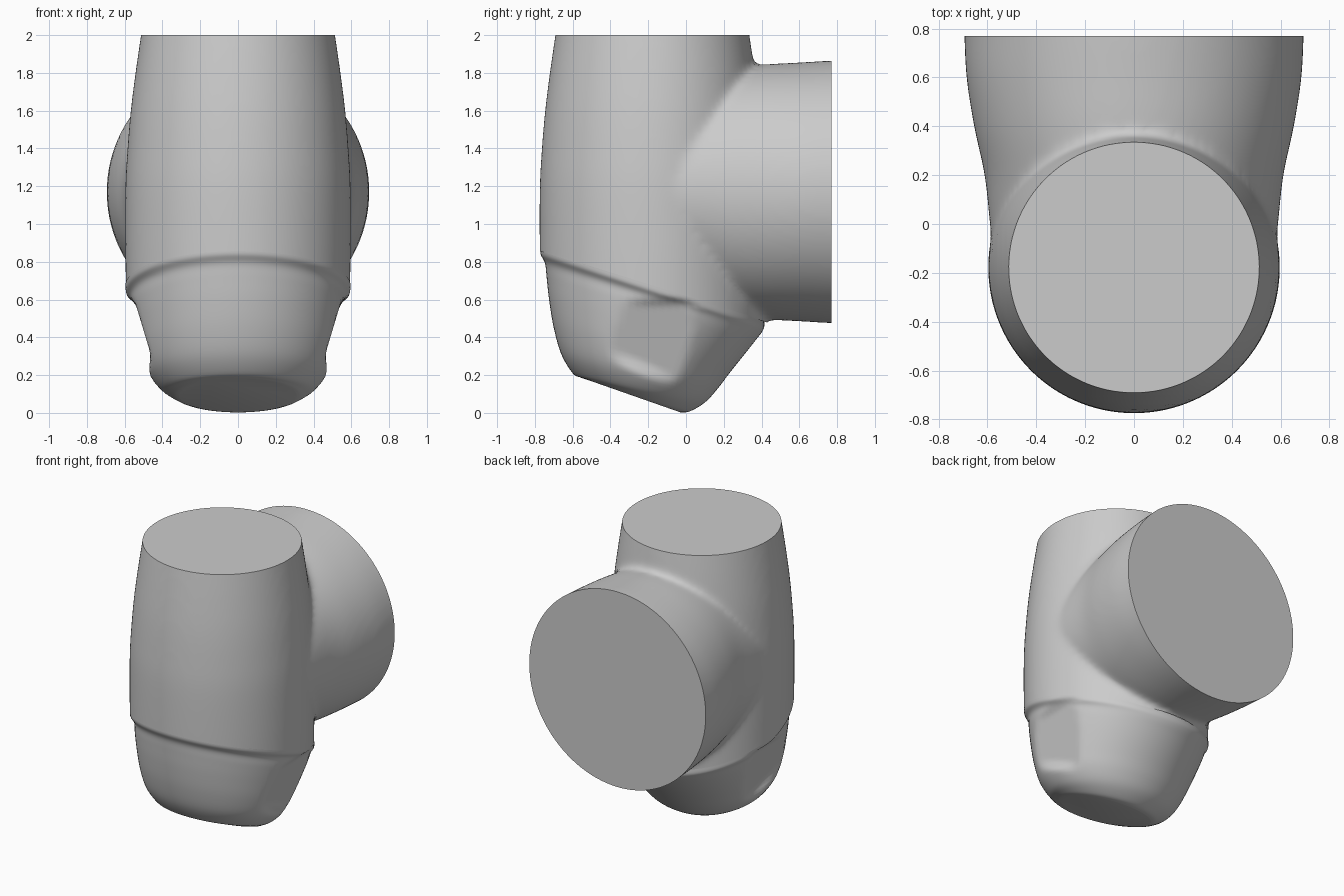
import bpy, bmesh, math
from mathutils import Vector

if "Cube" in bpy.data.objects:
    bpy.data.objects.remove(bpy.data.objects["Cube"])

SEG = 96


def smooth_rows(rows, steps):
    """Catmull-Rom interpolation through rows of section parameters."""
    out = []
    for i in range(len(rows) - 1):
        a, b, c, d = rows[max(i - 1, 0)], rows[i], rows[i + 1], rows[min(i + 2, len(rows) - 1)]
        for k in range(steps):
            t = k / steps
            out.append([0.5 * (2 * q + (r - p) * t + (2 * p - 5 * q + 4 * r - s) * t * t
                               + (3 * q - p - 3 * r + s) * t ** 3)
                        for p, q, r, s in zip(a, b, c, d)])
    return out + [list(rows[-1])]


def loft(name, rings, cap_start=True):
    bm = bmesh.new()
    loops = [[bm.verts.new(p) for p in ring] for ring in rings]
    for a, b in zip(loops, loops[1:]):
        for i in range(SEG):
            j = (i + 1) % SEG
            bm.faces.new((a[i], a[j], b[j], b[i]))
    if cap_start:
        bm.faces.new(loops[0])
    bm.faces.new(loops[-1])
    bmesh.ops.recalc_face_normals(bm, faces=bm.faces)
    me = bpy.data.meshes.new(name)
    bm.to_mesh(me)
    bm.free()
    ob = bpy.data.objects.new(name, me)
    bpy.context.collection.objects.link(ob)
    return ob


def shade(ob, angle):
    bpy.ops.object.select_all(action='DESELECT')
    ob.select_set(True)
    bpy.context.view_layer.objects.active = ob
    bpy.ops.object.shade_smooth_by_angle(angle=math.radians(angle))


ANG = [2 * math.pi * i / SEG for i in range(SEG)]

# Upright barrel: z, radius (runs past both trim planes)
barrel = smooth_rows([(0.3, .59), (0.6, .593), (0.9, .597), (1.2, .596), (1.4, .585),
                      (1.6, .568), (1.8, .543), (2.0, .514), (2.12, .495)], 5)
body = loft("body", [[(r * math.cos(a), -.178 + r * math.sin(a), z) for a in ANG]
                     for z, r in barrel])

# Rear branch: y, half width, half height (flares out of the barrel)
branch_rows = smooth_rows([(-.3, .50, .46), (-.15, .57, .53), (0, .59, .58), (.2, .612, .645),
                           (.4, .655, .673), (.6, .686, .685), (.77, .695, .695),
                           (.9, .70, .70)], 5)
branch = loft("branch_helper", [[(w * math.cos(a), y, 1.17 + h * math.sin(a)) for a in ANG]
                                for y, w, h in branch_rows])

# Union, remesh and soften the junction
m = body.modifiers.new("join", 'BOOLEAN')
m.operation, m.object, m.solver = 'UNION', branch, 'EXACT'
m = body.modifiers.new("remesh", 'REMESH')
m.mode, m.voxel_size = 'VOXEL', .02
m = body.modifiers.new("soften", 'SMOOTH')
m.factor, m.iterations = .5, 14
deps = bpy.context.evaluated_depsgraph_get()
mesh = bpy.data.meshes.new_from_object(body.evaluated_get(deps))
body.modifiers.clear()
body.data = mesh
bpy.data.objects.remove(branch)

# Trim the flat ends and the slanted seam
bm = bmesh.new()
bm.from_mesh(mesh)
slope = -.37 / 1.18
for co, no, cap in (((0, 0, 2), (0, 0, 1), True), ((0, .77, 0), (0, 1, 0), True),
                    ((0, -.77, .855), (0, slope, -1), False)):
    res = bmesh.ops.bisect_plane(bm, geom=bm.verts[:] + bm.edges[:] + bm.faces[:], dist=1e-5,
                                 plane_co=co, plane_no=Vector(no).normalized(), clear_outer=True)
    if cap:
        cut = [e for e in res['geom_cut'] if isinstance(e, bmesh.types.BMEdge)]
        bmesh.ops.edgeloop_fill(bm, edges=cut)
bmesh.ops.recalc_face_normals(bm, faces=bm.faces)
bm.to_mesh(mesh)
bm.free()
shade(body, 40)

# Nose: front y, front z, back y, back z, half width of each slanted section
nose_rows = smooth_rows([(-.772, .86, .414, .49, .596), (-.768, .835, .414, .455, .592),
                         (-.746, .79, .40, .425, .57), (-.738, .72, .365, .38, .563),
                         (-.725, .60, .31, .31, .545), (-.70, .45, .23, .21, .515),
                         (-.66, .31, .165, .125, .475), (-.60, .21, .10, .055, .41),
                         (-.56, .188, .02, .008, .345), (-.53, .178, -.03, .003, .31)], 5)


def step(v):
    v = min(max(v, 0), 1)
    return v * v * (3 - 2 * v)


def nose_point(row, a):
    yf, zf, yb, zb, w = row
    t = .5 + .5 * math.sin(a)
    x, y, z = w * math.cos(a), yf + (yb - yf) * t, zf + (zb - zf) * t
    # shallow planed facet on each side, ending above a lower lip
    lip = .12 - .42 * y
    blend = step((z - lip + .03) / .09) * step((y + .56) / .1) * step((.62 - z) / .06)
    limit = .45 + .30 * (z - .27)
    if abs(x) > limit:
        x -= math.copysign((abs(x) - limit) * blend, x)
    return (x, y, z)


nose = loft("nose", [[nose_point(r, a) for a in ANG] for r in nose_rows], cap_start=False)
shade(nose, 50)
